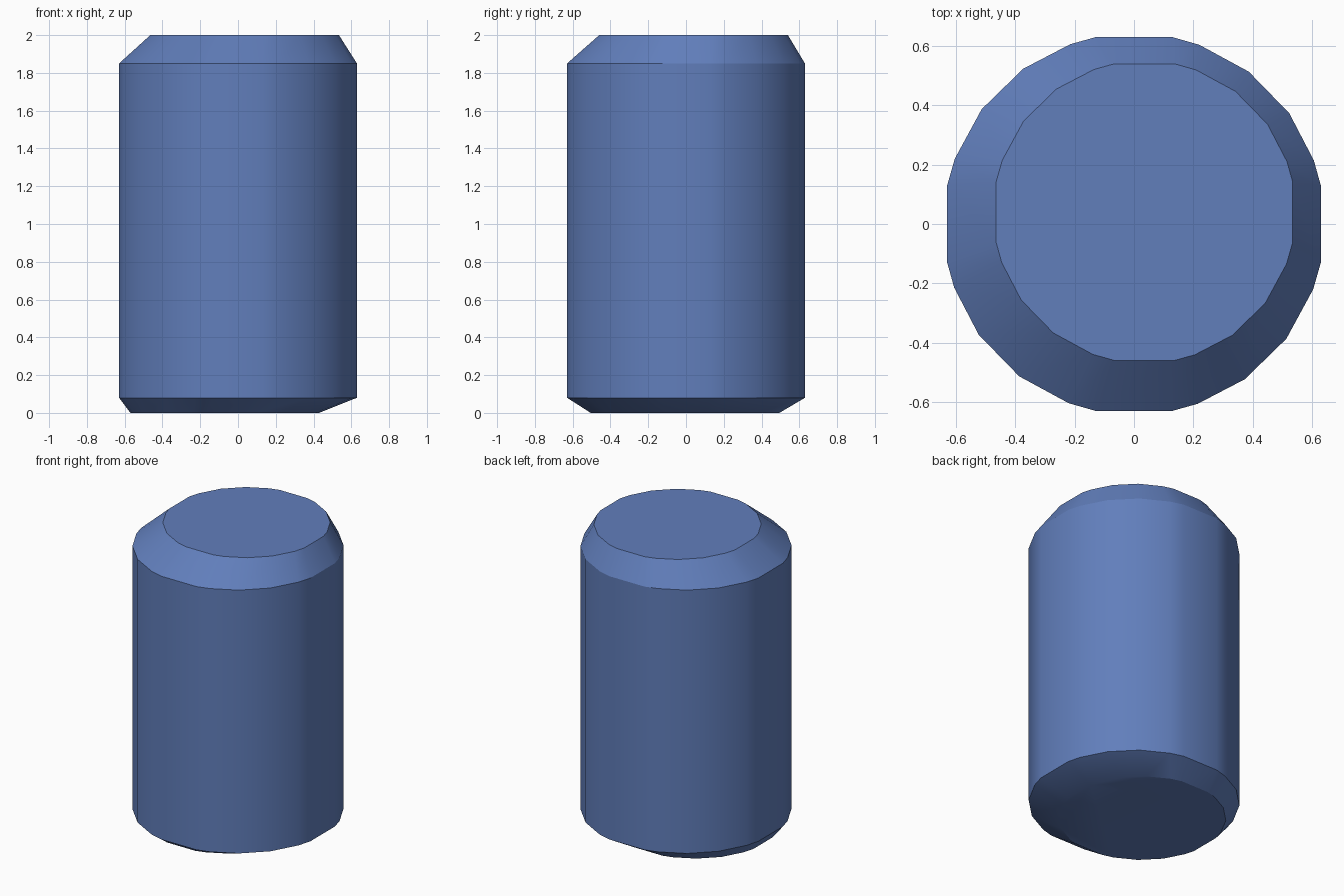
import bpy
import bmesh
from math import cos, sin, radians

cube = bpy.data.objects.get("Cube")
if cube:
    bpy.data.objects.remove(cube, do_unlink=True)

# Single blue material
blue = bpy.data.materials.new("barrel blue")
blue.use_nodes = True
color = (0.12, 0.21, 0.50, 1)
blue.diffuse_color = color
blue.node_tree.nodes["Principled BSDF"].inputs["Base Color"].default_value = color

# Slightly uneven outline, repeated in each quarter turn
quarter = (11.7, 19.5, 35.5, 53, 70, 78.3)
angles = [radians(a + 90 * q) for q in range(4) for a in quarter]

# Rings from bottom to top: centre x, centre y, radius, height
rings = (
    (-0.07, -0.005, 0.51, 0),
    (0, 0, 0.643, 0.08),
    (0, 0, 0.643, 1.85),
    (0.035, 0.04, 0.51, 2),
)

# Barrel body with off-centre chamfered ends
bm = bmesh.new()
loops = [[bm.verts.new((x + r * cos(a), y + r * sin(a), z)) for a in angles]
         for x, y, r, z in rings]
count = len(angles)
for low, high in zip(loops, loops[1:]):
    for i in range(count):
        j = (i + 1) % count
        bm.faces.new((low[i], low[j], high[j], high[i]))
bm.faces.new(loops[0][::-1])
bm.faces.new(loops[-1])
mesh = bpy.data.meshes.new("barrel")
bm.to_mesh(mesh)
bm.free()
mesh.materials.append(blue)

barrel = bpy.data.objects.new("barrel", mesh)
bpy.context.collection.objects.link(barrel)
bpy.ops.object.select_all(action="DESELECT")
barrel.select_set(True)
bpy.context.view_layer.objects.active = barrel
bpy.ops.object.shade_smooth_by_angle(angle=radians(25))
